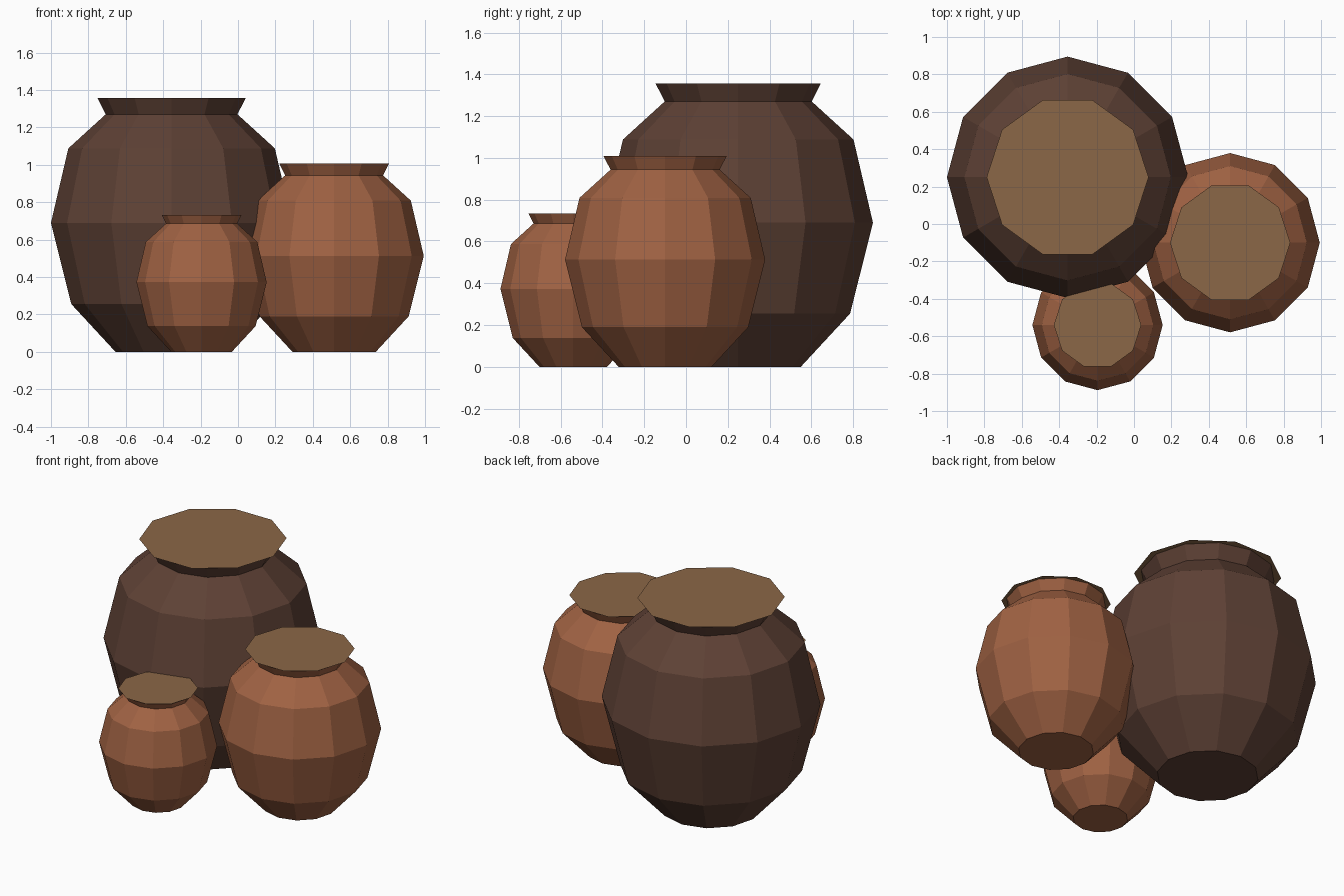
import bpy
import bmesh
from math import cos, sin, tau

cube = bpy.data.objects.get("Cube")
if cube:
    bpy.data.objects.remove(cube, do_unlink=True)


def make_material(name, rgb):
    """Flat material from 0-255 display values, converted to linear."""
    linear = [((v / 255 + 0.055) / 1.055) ** 2.4 for v in rgb]
    mat = bpy.data.materials.new(name)
    mat.use_nodes = True
    mat.diffuse_color = (*linear, 1)
    mat.node_tree.nodes["Principled BSDF"].inputs["Base Color"].default_value = (*linear, 1)
    return mat


dark_clay = make_material("dark brown clay", (94, 65, 53))
red_clay = make_material("terracotta clay", (160, 98, 67))
cover_tan = make_material("tan cover", (139, 103, 71))

# Jar outline as (radius, height): foot, belly, shoulder, neck, flared rim
PROFILE = [(0.30, 0), (0.536, 0.255), (0.645, 0.69), (0.552, 1.088),
           (0.352, 1.27), (0.396, 1.357)]
COVER_RADIUS = 0.433


def ring(bm, radius, z, sides):
    return [bm.verts.new((radius * cos(tau * i / sides), radius * sin(tau * i / sides), z))
            for i in range(sides)]


def finish(bm, name, mat, location, scale):
    mesh = bpy.data.meshes.new(name)
    bm.to_mesh(mesh)
    bm.free()
    mesh.materials.append(mat)
    obj = bpy.data.objects.new(name, mesh)
    obj.location = (*location, 0)
    obj.scale = (scale,) * 3
    bpy.context.collection.objects.link(obj)


def make_jar(name, mat, location, scale):
    # Twelve-sided clay body, open at the rim
    bm = bmesh.new()
    rings = [ring(bm, r, z, 12) for r, z in PROFILE]
    bm.faces.new(rings[0][::-1])
    for low, high in zip(rings, rings[1:]):
        for i in range(12):
            j = (i + 1) % 12
            bm.faces.new((low[i], low[j], high[j], high[i]))
    finish(bm, name + "_body", mat, location, scale)

    # Thin ten-sided cover overhanging the rim
    bm = bmesh.new()
    bm.faces.new(ring(bm, COVER_RADIUS, PROFILE[-1][1] + 0.001, 10))
    finish(bm, name + "_cover", cover_tan, location, scale)


make_jar("large_jar", dark_clay, (-0.355, 0.25), 1.0)
make_jar("medium_jar", red_clay, (0.514, -0.10), 0.743)
make_jar("small_jar", red_clay, (-0.195, -0.54), 0.54)
